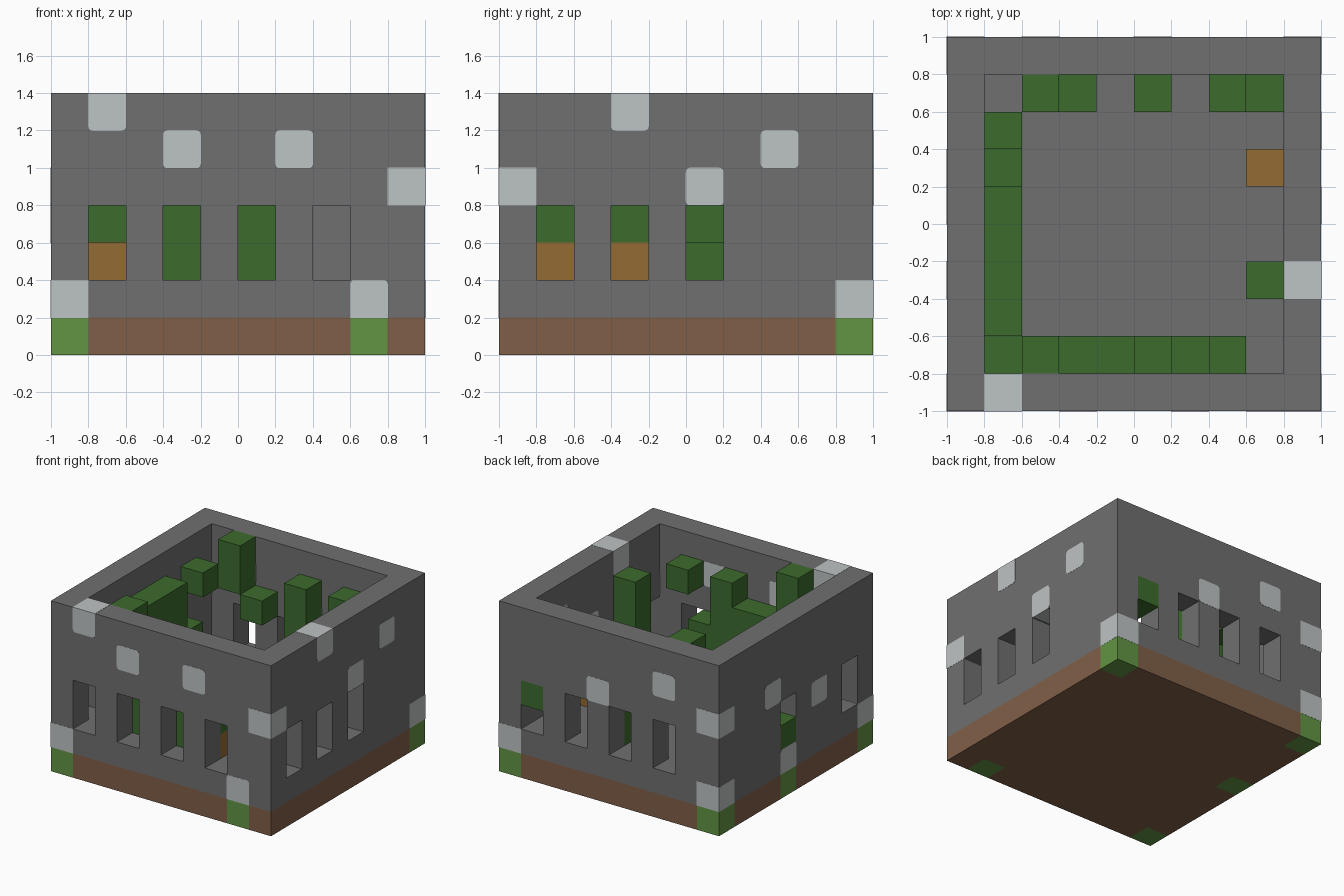
import bpy, bmesh
from mathutils import Vector
from itertools import product

cube = bpy.data.objects.get("Cube")
if cube:
    bpy.data.objects.remove(cube, do_unlink=True)

S = 0.2           # block size
N, TOP = 10, 7    # blocks per side, blocks in height


def material(name, rgb):
    lin = [((c / 255 + 0.055) / 1.055) ** 2.4 for c in rgb] + [1]
    m = bpy.data.materials.new(name)
    m.use_nodes = True
    m.diffuse_color = lin
    m.node_tree.nodes["Principled BSDF"].inputs["Base Color"].default_value = lin
    return m


stone = material("grey stone", (112, 112, 112))
pale = material("pale stone", (190, 195, 196))
leaf = material("dark leaf green", (60, 107, 45))
grass = material("grass green", (98, 149, 67))
earth = material("earth brown", (128, 95, 72))
bark = material("orange bark", (148, 107, 51))


def finish(name, bm, mat):
    bmesh.ops.recalc_face_normals(bm, faces=bm.faces)
    mesh = bpy.data.meshes.new(name)
    bm.to_mesh(mesh)
    bm.free()
    mesh.materials.append(mat)
    obj = bpy.data.objects.new(name, mesh)
    bpy.context.collection.objects.link(obj)


def point(v):
    return Vector((v[0] * S - 1, v[1] * S - 1, v[2] * S))


def blocks(name, cells, mat, solid):
    """Join blocks into one skin, leaving out faces hidden by neighbours."""
    bm = bmesh.new()
    for cell in cells:
        for axis, side in product(range(3), (0, 1)):
            near = list(cell)
            near[axis] += 2 * side - 1
            if tuple(near) in solid:
                continue
            ring = []
            for a, b in ((0, 0), (1, 0), (1, 1), (0, 1)):
                p = list(cell)
                p[axis] += side
                p[(axis + 1) % 3] += a
                p[(axis + 2) % 3] += b
                ring.append(bm.verts.new(point(p)))
            bm.faces.new(ring if side else ring[::-1])
    bmesh.ops.remove_doubles(bm, verts=bm.verts, dist=0.0001)
    bmesh.ops.dissolve_limit(bm, angle_limit=0.01, verts=bm.verts, edges=bm.edges)
    finish(name, bm, mat)


def stack(i, j, low, high):
    return {(i, j, k) for k in range(low, high + 1)}


# Earth slab with grass blocks in it
grass_cells = {(i, j, 0) for i, j in ((0, 0), (8, 0), (9, 9), (0, 9), (0, 5))}
slab = set(product(range(N), range(N), (0,))) - grass_cells

# Stone walls with window openings, and the raised stone floor
border = [(i, j) for i, j in product(range(N), repeat=2) if {i, j} & {0, N - 1}]
walls = {(i, j, k) for i, j in border for k in range(1, TOP)}
windows = [(i, 0) for i in (1, 3, 5, 7)] + [(9, j) for j in (1, 3, 5)]
windows += [(i, 9) for i in (2, 4, 6, 8)] + [(0, 1), (0, 5)]
for i, j in windows:
    walls -= stack(i, j, 2, 3)
floor = set(product(range(1, N - 1), range(1, N - 1), (1,)))

# Leaves: stacks given as column and lowest and highest block
foliage = {(8, 9, 3), (0, 5, 2)}
for column in ((1, 1, 4, 4), (2, 1, 4, 6), (3, 1, 2, 4), (4, 1, 2, 4), (5, 1, 2, 5),
               (6, 1, 3, 3), (7, 1, 5, 5), (1, 6, 3, 3), (1, 7, 5, 5), (2, 8, 5, 6),
               (3, 8, 4, 4), (5, 8, 2, 5), (7, 8, 4, 5), (8, 8, 3, 4), (8, 3, 3, 5)):
    foliage |= stack(*column)
for j in range(2, 6):
    foliage |= stack(1, j, 3, 5)

trunks = {(6, 1, 2), (1, 6, 2), (1, 3, 2), (8, 3, 2), (8, 6, 2)}

solid = slab | grass_cells | walls | floor | foliage | trunks
for name, cells, mat in (("earth_slab", slab, earth), ("grass_blocks", grass_cells, grass),
                         ("stone_walls", walls, stone), ("stone_floor", floor, stone),
                         ("foliage", foliage, leaf), ("trunks", trunks, bark)):
    blocks(name, cells, mat, solid)


def pale_stone(name, cell, axis):
    """Block running through the wall along axis, rounded where it meets grey stone."""
    bm = bmesh.new()
    bmesh.ops.create_cube(bm, size=1)
    centre = point([c + 0.5 for c in cell])
    across = 1 - axis
    rounded = []
    for e in bm.edges:
        d = e.verts[1].co - e.verts[0].co
        mid = (e.verts[0].co + e.verts[1].co) / 2
        if abs(d[axis]) > 0.5:
            side = cell[across] + 0.5 + mid[across]
            level = cell[2] + 0.5 + mid.z
            if 0.1 < side < N - 0.1 and 1.1 < level < TOP - 0.1:
                rounded.append(e)
    for v in bm.verts:
        v.co = centre + v.co * (S + 0.003)
    if rounded:
        bmesh.ops.bevel(bm, geom=rounded, offset=0.025, segments=4, profile=0.5,
                        affect='EDGES')
    finish(name, bm, pale)


# Pale stones set in the four walls
pale_cells = [(1, 0, 6), (3, 0, 5), (6, 0, 5), (9, 0, 4), (0, 0, 1), (8, 0, 1),
              (9, 3, 6), (9, 5, 4), (9, 7, 5), (9, 9, 1), (5, 9, 4), (2, 9, 5),
              (0, 9, 4), (0, 9, 1), (0, 6, 4), (0, 3, 3), (0, 5, 1)]
for n, cell in enumerate(pale_cells):
    if cell[0] in (0, N - 1):
        pale_stone(f"pale_stone_side_{n}", cell, 0)
    if cell[1] in (0, N - 1):
        pale_stone(f"pale_stone_end_{n}", cell, 1)
